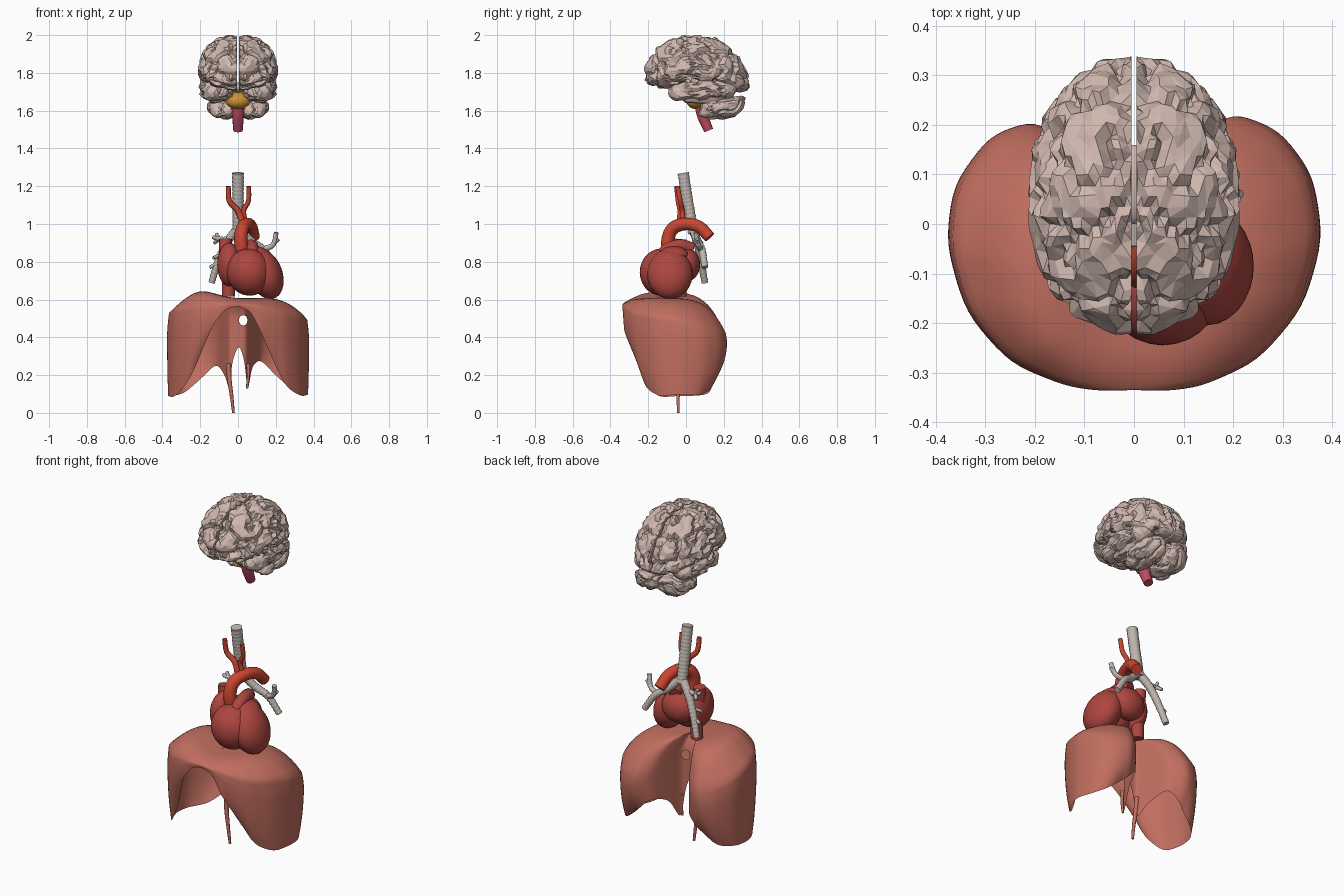
import bpy, bmesh, math
from mathutils import Vector, noise, Euler

if "Cube" in bpy.data.objects:
    bpy.data.objects.remove(bpy.data.objects["Cube"])


def material(name, rgb):
    m = bpy.data.materials.new(name)
    m.diffuse_color = (*rgb, 1)
    m.use_nodes = True
    m.node_tree.nodes["Principled BSDF"].inputs["Base Color"].default_value = m.diffuse_color
    return m


BRAIN = material("brain_beige", (0.63, 0.48, 0.43))
PONS = material("pons_ochre", (0.60, 0.28, 0.03))
STEM = material("stem_pink", (0.52, 0.07, 0.12))
CARTILAGE = material("cartilage_grey", (0.52, 0.46, 0.42))
ARTERY = material("artery_red", (0.60, 0.06, 0.03))
HEART = material("heart_red", (0.42, 0.06, 0.05))
MUSCLE = material("muscle_salmon", (0.53, 0.155, 0.115))


def finish(name, bm, mat, smooth=True):
    bmesh.ops.recalc_face_normals(bm, faces=bm.faces)
    me = bpy.data.meshes.new(name)
    bm.to_mesh(me)
    bm.free()
    me.materials.append(mat)
    for p in me.polygons:
        p.use_smooth = smooth
    ob = bpy.data.objects.new(name, me)
    bpy.context.collection.objects.link(ob)
    return ob


def ellipsoid(name, c, r, mat, rot=(0, 0, 0)):
    bm = bmesh.new()
    bmesh.ops.create_uvsphere(bm, u_segments=28, v_segments=18, radius=1)
    e = Euler(rot).to_matrix()
    for v in bm.verts:
        v.co = e @ Vector(a * b for a, b in zip(v.co, r)) + Vector(c)
    return finish(name, bm, mat)


def spline_points(pts, step):
    """Smooth path through a few points."""
    P = [Vector(p) for p in pts]
    P = [2 * P[0] - P[1]] + P + [2 * P[-1] - P[-2]]
    out = []
    for a, b, c, d in zip(P, P[1:], P[2:], P[3:]):
        n = max(2, round((c - b).length / step))
        for i in range(n):
            t = i / n
            out.append(0.5 * (2 * b + (c - a) * t + (2 * a - 5 * b + 4 * c - d) * t * t
                              + (3 * b - a - 3 * c + d) * t ** 3))
    return out + [P[-2]]


def tube(name, pts, r0, mat, r1=None, ripple=0.0, sides=14):
    """Closed tube along a path, with optional raised rings."""
    path = spline_points(pts, 0.007 if ripple else 0.015)
    r1 = r1 or r0
    bm = bmesh.new()
    rings = []
    side = Vector((1, 0, 0))
    if abs((path[1] - path[0]).normalized().x) > 0.9:
        side = Vector((0, 1, 0))
    for i, p in enumerate(path):
        d = (path[min(i + 1, len(path) - 1)] - path[max(i - 1, 0)]).normalized()
        side = (side - d * side.dot(d)).normalized()
        up = d.cross(side)
        r = r0 + (r1 - r0) * i / (len(path) - 1) - (ripple if i % 3 == 2 else 0)
        rings.append([bm.verts.new(p + r * (math.cos(a) * side + math.sin(a) * up))
                      for a in (2 * math.pi * k / sides for k in range(sides))])
    for A, B in zip(rings, rings[1:]):
        for k in range(sides):
            bm.faces.new((A[k], A[(k + 1) % sides], B[(k + 1) % sides], B[k]))
    bm.faces.new(rings[0])
    bm.faces.new(rings[-1])
    ob = finish(name, bm, mat)
    bpy.context.view_layer.objects.active = ob
    ob.select_set(True)
    bpy.ops.object.shade_smooth_by_angle(angle=math.radians(50))
    ob.select_set(False)
    return ob


# Brain: faceted lobes with furrows, mirrored over the midline
def brain_lobe(name, c, r, top, sag, ratio, subdiv=5, depth=0.028):
    bm = bmesh.new()
    bmesh.ops.create_icosphere(bm, subdivisions=subdiv, radius=1)
    for v in bm.verts:
        n = v.co.copy()
        s = [math.copysign(abs(q) ** 0.91, q) for q in n]
        p = Vector((c[0] + s[0] * r[0], c[1] + s[1] * r[1],
                    c[2] + s[2] * (top if s[2] > 0 else r[2])))
        p.z -= (sag if n.y > 0 else 0.025) * n.y ** 2
        furrow = max(0, 1 - 5 * abs(noise.noise(p * 12)))
        p += n * (0.004 + 0.012 * noise.noise(p * 25) - depth * furrow)
        p.x = max(p.x, 0.005)
        p.z = min(p.z, 2.0)
        v.co = p
    ob = finish(name, bm, BRAIN, smooth=False)
    ob.modifiers.new("facets", 'DECIMATE').ratio = ratio
    ob.modifiers.new("both_sides", 'MIRROR')
    return ob


brain_lobe("cerebrum", (0, 0.055, 1.80), (0.207, 0.277, 0.09), 0.2, 0.07, 0.3)
brain_lobe("temporal_lobes", (0.115, 0.085, 1.71), (0.09, 0.175, 0.065), 0.07, 0.0, 0.5, 4, 0.02)
brain_lobe("cerebellum", (0.075, 0.19, 1.62), (0.085, 0.12, 0.06), 0.06, -0.022, 0.5, 4, 0.015)
ellipsoid("midbrain", (0, 0.08, 1.72), (0.03, 0.08, 0.03), BRAIN)
ellipsoid("pons", (0, 0.055, 1.655), (0.068, 0.052, 0.045), PONS, (0.35, 0, 0))
tube("brain_stem", [(0, 0.08, 1.63), (0, 0.09, 1.57), (0, 0.12, 1.495)], 0.036, STEM, 0.025)

# Windpipe with rings and its branches
tube("trachea", [(0, -0.015, 1.27), (0, 0.012, 1.1), (0, 0.04, 0.95)], 0.031, CARTILAGE, 0.03, 0.003)
airways = {
    "right_bronchus": ([(0, 0.035, 0.98), (-0.06, 0.06, 0.90), (-0.105, 0.08, 0.80), (-0.14, 0.10, 0.69)], 0.025, 0.018),
    "left_bronchus": ([(0, 0.035, 0.98), (0.07, 0.06, 0.91), (0.14, 0.085, 0.86), (0.2, 0.10, 0.77)], 0.024, 0.018),
    "left_upper_branch": ([(0.13, 0.08, 0.865), (0.185, 0.065, 0.89), (0.203, 0.05, 0.955)], 0.016, 0.013),
    "right_upper_branch": ([(-0.04, 0.05, 0.92), (-0.09, 0.055, 0.92), (-0.135, 0.05, 0.93)], 0.017, 0.01),
}
for name, (pts, a, b) in airways.items():
    tube(name, pts, a, CARTILAGE, b, 0.002, 12)
twigs = [((-0.1, 0.055, 0.92), (-0.115, 0.06, 0.95)), ((-0.1, 0.055, 0.92), (-0.125, 0.085, 0.90)),
         ((-0.09, 0.075, 0.84), (-0.13, 0.04, 0.82)), ((-0.11, 0.08, 0.79), (-0.15, 0.085, 0.77)),
         ((0.185, 0.065, 0.89), (0.215, 0.06, 0.92))]
for i, (a, b) in enumerate(twigs):
    tube("airway_twig_%d" % i, [a, b], 0.011, CARTILAGE, 0.009, 0, 8)

# Heart chambers and veins
ellipsoid("left_ventricle", (0.145, -0.085, 0.735), (0.09, 0.12, 0.137), HEART, (0, -0.35, 0))
ellipsoid("right_ventricle", (0.058, -0.13, 0.745), (0.118, 0.115, 0.125), HEART, (0, -0.3, 0))
ellipsoid("right_atrium", (-0.045, -0.065, 0.785), (0.065, 0.095, 0.115), HEART)
ellipsoid("left_atrium", (0.045, 0.0, 0.785), (0.1, 0.075, 0.09), HEART)
ellipsoid("left_auricle", (0.11, -0.065, 0.84), (0.065, 0.075, 0.04), HEART, (0, 0.3, 0))
tube("upper_vena_cava", [(-0.06, -0.04, 0.78), (-0.066, -0.035, 0.86), (-0.066, -0.03, 0.92)], 0.034, HEART)
tube("lower_vena_cava", [(-0.05, -0.03, 0.75), (-0.05, -0.03, 0.68), (-0.05, -0.03, 0.615)], 0.034, HEART)
tube("pulmonary_trunk", [(0.07, -0.15, 0.80), (0.075, -0.10, 0.865), (0.07, -0.03, 0.885), (0.05, 0.03, 0.87)], 0.034, HEART)

# Aortic arch and neck arteries
tube("aorta", [(0.025, -0.09, 0.82), (0.015, -0.095, 0.92), (0.025, -0.065, 0.98), (0.05, 0.0, 1.0),
               (0.07, 0.07, 0.985), (0.085, 0.125, 0.93)], 0.037, ARTERY, 0.031, 0, 18)
tube("right_neck_artery", [(0.025, -0.035, 1.0), (0.0, -0.03, 1.07), (-0.045, -0.04, 1.12), (-0.052, -0.05, 1.2)], 0.017, ARTERY, 0.013)
tube("left_neck_artery", [(0.04, -0.015, 1.0), (0.03, -0.02, 1.07), (0.055, -0.03, 1.12), (0.058, -0.045, 1.2)], 0.014, ARTERY, 0.012)

# Diaphragm: plan outline (x, y), shoulder height, rim height
outline = [
    (0, -0.335, 0.58, 0.565), (0.07, -0.337, 0.575, 0.54), (0.14, -0.327, 0.56, 0.39), (0.25, -0.278, 0.53, 0.14),
    (0.342, -0.17, 0.515, 0.085), (0.382, -0.03, 0.495, 0.10), (0.362, 0.10, 0.455, 0.09), (0.295, 0.19, 0.425, 0.12),
    (0.2, 0.228, 0.425, 0.2), (0.12, 0.17, 0.445, 0.285), (0.075, 0.05, 0.48, 0.25), (0.052, -0.025, 0.51, 0.10),
    (0.035, -0.04, 0.52, 0.28), (0.005, -0.04, 0.52, 0.365), (-0.03, -0.04, 0.52, 0.28), (-0.048, -0.035, 0.52, 0.12),
    (-0.07, 0.02, 0.51, 0.20), (-0.115, 0.15, 0.465, 0.265), (-0.2, 0.212, 0.435, 0.18), (-0.292, 0.18, 0.445, 0.10),
    (-0.365, 0.08, 0.49, 0.09), (-0.38, -0.04, 0.53, 0.09), (-0.34, -0.18, 0.55, 0.08), (-0.25, -0.283, 0.56, 0.19),
    (-0.14, -0.327, 0.575, 0.46), (-0.07, -0.337, 0.58, 0.55)]
loop = []
for i, a in enumerate(outline):
    b = outline[(i + 1) % len(outline)]
    loop += [Vector(a).lerp(Vector(b), k / 6) for k in range(6)]
for _ in range(5):
    loop = [(loop[i - 1] + 2 * loop[i] + loop[(i + 1) % len(loop)]) / 4 for i in range(len(loop))]

bm = bmesh.new()
cx, cy, cz = 0, -0.15, 0.605
TOP, WALL = 18, 18
rings = []
for j in range(1, TOP + WALL + 1):
    ring = []
    for x, y, shoulder, rim in loop:
        s = min(1, j / TOP)
        t = max(0, (j - TOP) / WALL)
        # Rounded shoulder, then a wall whose front and back curve in below
        w = 0.975 * s + 0.025 * math.sin(min(1, t / 0.28) * math.pi / 2) - 0.03 * max(0, t - 0.3) ** 2
        px, py = cx + (x - cx) * w, cy + (y - cy) * w
        if abs(x) > 0.12:
            py -= (py + 0.05) * 0.22 * t ** 3 * min(1, (abs(x) - 0.12) / 0.1)
        bump = 0.05 * math.exp(-((px + 0.22) / 0.13) ** 2) + 0.008 * math.exp(-((px - 0.2) / 0.12) ** 2)
        fall = (shoulder - cz) * s ** 4 + bump * (1 - s ** 4)
        ring.append(bm.verts.new((px, py, cz + fall + (rim - shoulder) * t)))
    rings.append(ring)
N = len(loop)
centre = bm.verts.new((cx, cy, cz))
for k in range(N):
    bm.faces.new((centre, rings[0][k], rings[0][(k + 1) % N]))
    for A, B in zip(rings, rings[1:]):
        bm.faces.new((A[k], B[k], B[(k + 1) % N], A[(k + 1) % N]))
# Gullet opening in the back wall, with its edge rounded
hole = []
for f in bm.faces:
    m = f.calc_center_median()
    if m.y > -0.09 and math.hypot((m.x - 0.028) / 0.022, (m.z - 0.49) / 0.026) < 1:
        hole.append(f)
edge = {v for f in hole for v in f.verts}
bmesh.ops.delete(bm, geom=hole, context='FACES')
for v in edge:
    if v.is_valid:
        d = Vector(((v.co.x - 0.028) / 0.023, (v.co.z - 0.49) / 0.027)).normalized()
        v.co.x, v.co.z = 0.028 + 0.023 * d.x, 0.49 + 0.027 * d.y
finish("diaphragm", bm, MUSCLE)
# Tendon strands hanging from the back wall
tube("right_crus", [(-0.05, -0.035, 0.26), (-0.046, -0.04, 0.18), (-0.034, -0.042, 0.09), (-0.024, -0.04, 0.0)], 0.014, MUSCLE, 0.007, 0, 10)
tube("left_crus", [(0.055, -0.03, 0.26), (0.055, -0.035, 0.2), (0.048, -0.035, 0.13)], 0.01, MUSCLE, 0.006, 0, 10)
